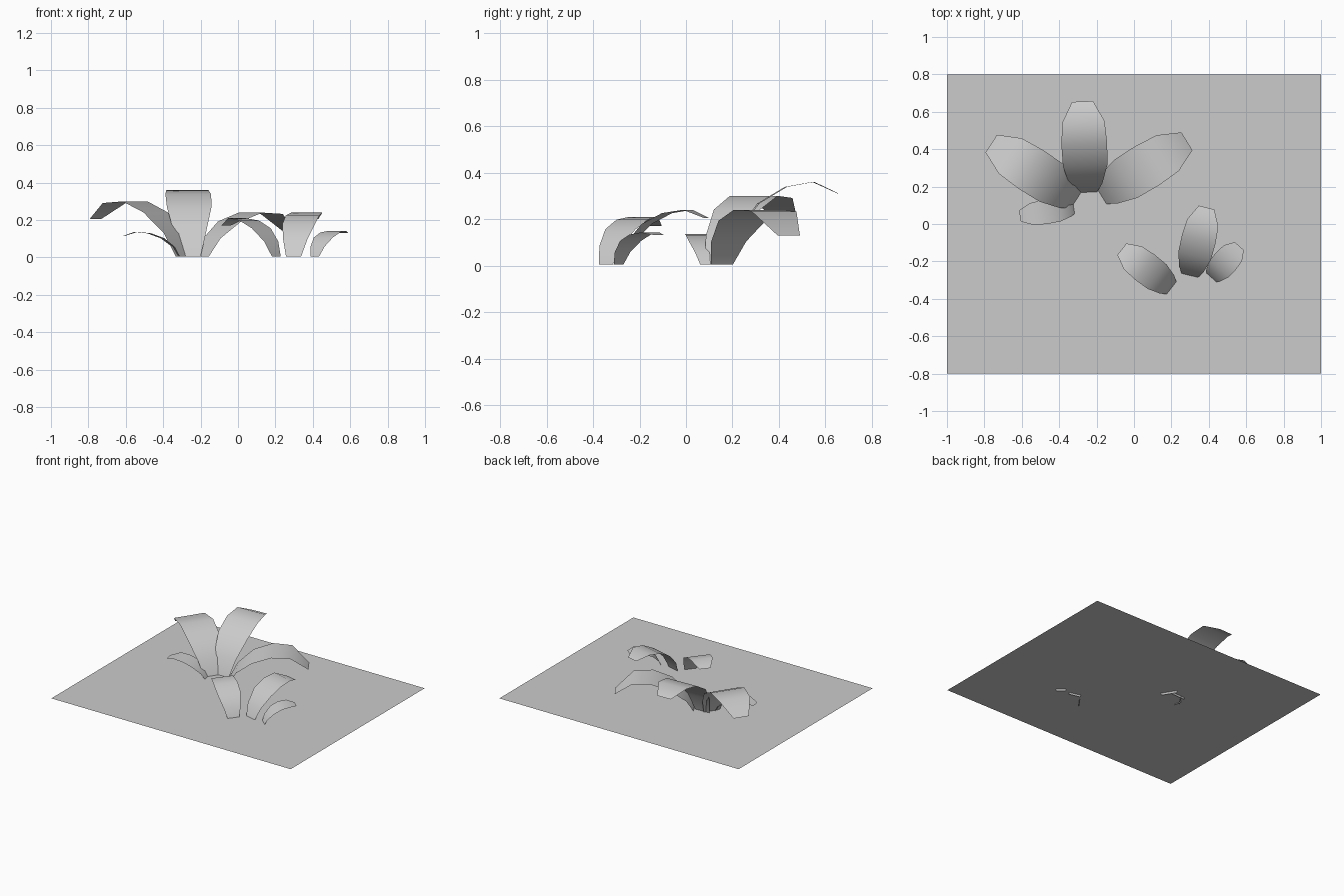
import bpy
from mathutils import Vector

if "Cube" in bpy.data.objects:
    bpy.data.objects.remove(bpy.data.objects["Cube"])


def mesh_object(name, verts, faces, smooth=False):
    me = bpy.data.meshes.new(name)
    me.from_pydata(verts, [], faces)
    me.update()
    if smooth:
        for p in me.polygons:
            p.use_smooth = True
    ob = bpy.data.objects.new(name, me)
    bpy.context.collection.objects.link(ob)
    return ob


# Shared leaf shape: distance along, height of arch, half-width (all fractions)
ALONG = [0, .10, .3, .54, .78, 1]
ARCH = [0, .39, .74, .94, 1]
ARCH_DROOPING = [0, .42, .80, 1, .97]
WIDTH = [.45, .72, .97, 1, .92, .46]


def leaf(name, base, tip, width, height, tip_height):
    a, b = Vector(base), Vector(tip)
    d = (b - a).normalized()
    side = Vector((-d.y, d.x))
    arch = ARCH_DROOPING if tip_height / height < .75 else ARCH
    heights = [.005 + (height - .005) * h for h in arch] + [tip_height]
    verts = []
    for t, z, w in zip(ALONG, heights, WIDTH):
        c = a.lerp(b, t)
        for s in (-1, 1):
            p = c + side * (s * w * width / 2)
            verts.append((p.x, p.y, z))
    faces = [(2*i, 2*i + 2, 2*i + 3, 2*i + 1) for i in range(len(ALONG) - 1)]
    return mesh_object(name, verts, faces, True)


# Ground sheet, which the leaf bases poke through slightly
G = .018
mesh_object("ground_sheet",
            [(-1, -.8, G), (1, -.8, G), (1, .8, G), (-1, .8, G)], [(0, 1, 2, 3)])

# Large plant
leaf("large_leaf_back", (-.255, .165), (-.275, .655), .245, .36, .31)
leaf("large_leaf_left", (-.302, .129), (-.763, .43), .245, .30, .205)
leaf("large_leaf_right", (-.185, .155), (.283, .442), .245, .24, .13)
leaf("large_leaf_small", (-.315, .09), (-.61, .043), .13, .137, .115)

# Small plant
leaf("small_leaf_left", (.205, -.345), (-.065, -.135), .17, .21, .17)
leaf("small_leaf_back", (.297, -.28), (.388, .088), .185, .24, .205)
leaf("small_leaf_right", (.41, -.29), (.563, -.118), .14, .142, .132)
